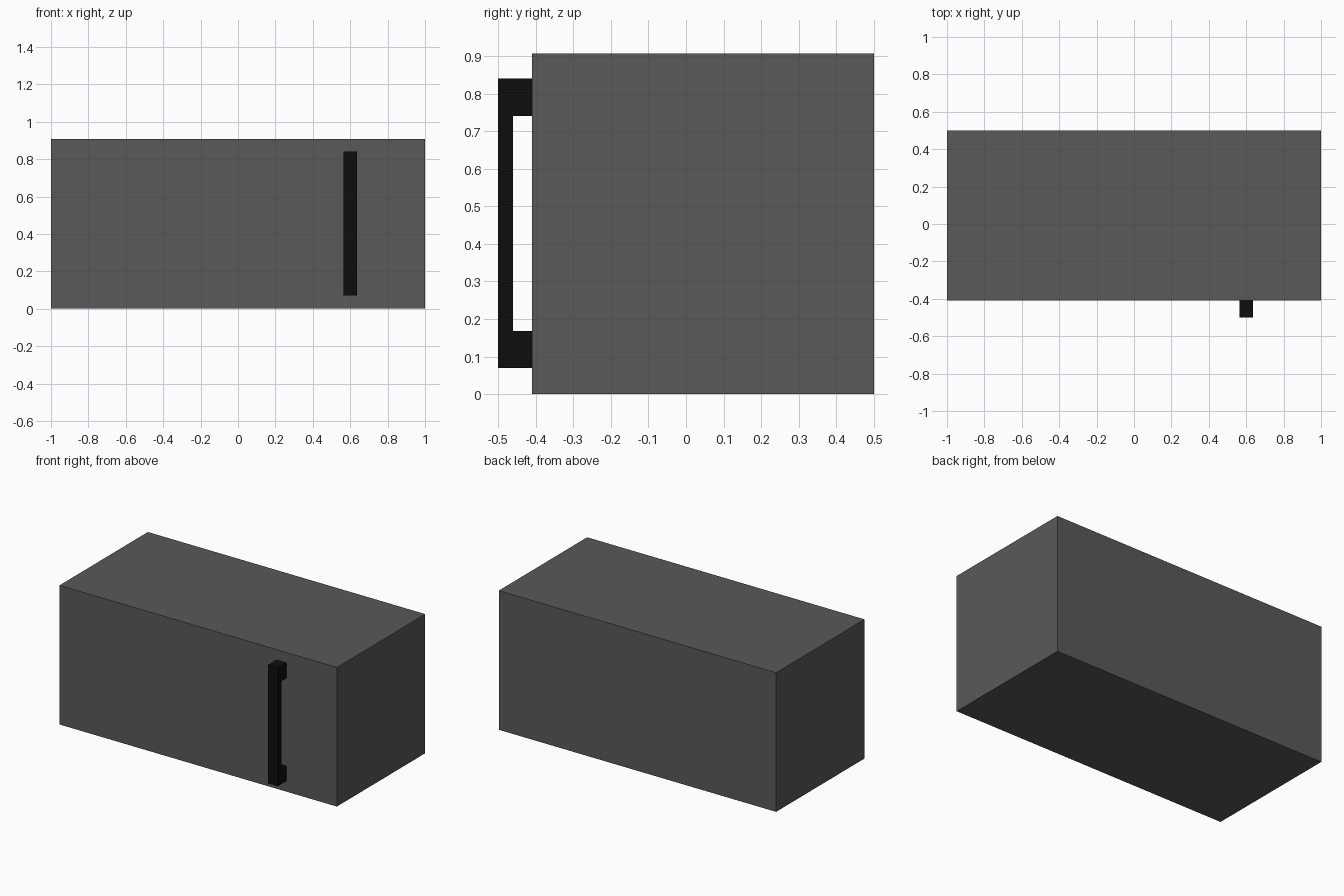
import bpy
import bmesh

if "Cube" in bpy.data.objects:
    bpy.data.objects.remove(bpy.data.objects["Cube"])


def material(name, value):
    m = bpy.data.materials.new(name)
    m.diffuse_color = (value, value, value, 1)
    m.use_nodes = True
    m.node_tree.nodes["Principled BSDF"].inputs["Base Color"].default_value = m.diffuse_color
    return m


def finish(name, bm, mat):
    bmesh.ops.recalc_face_normals(bm, faces=bm.faces)
    me = bpy.data.meshes.new(name)
    bm.to_mesh(me)
    bm.free()
    me.materials.append(mat)
    bpy.context.collection.objects.link(bpy.data.objects.new(name, me))


def extrude_profile(name, points, x0, x1, mat):
    """Extrude a (y, z) side profile from x0 to x1."""
    bm = bmesh.new()
    face = bm.faces.new([bm.verts.new((x0, y, z)) for y, z in points])
    ext = bmesh.ops.extrude_face_region(bm, geom=[face])
    verts = [v for v in ext["geom"] if isinstance(v, bmesh.types.BMVert)]
    bmesh.ops.translate(bm, verts=verts, vec=(x1 - x0, 0, 0))
    finish(name, bm, mat)


grey = material("dark grey", 0.1)
black = material("black", 0.0042)

FRONT = -0.41

# Cabinet body
extrude_profile("cabinet", [(FRONT, 0), (0.5, 0), (0.5, 0.907), (FRONT, 0.907)],
                -1, 1, grey)

# C-shaped handle: front bar with a mounting foot at each end
extrude_profile("handle", [(FRONT, 0.07), (FRONT, 0.168), (-0.46, 0.168), (-0.46, 0.74),
                           (FRONT, 0.74), (FRONT, 0.84), (-0.5, 0.84), (-0.5, 0.07)],
                0.565, 0.637, black)
